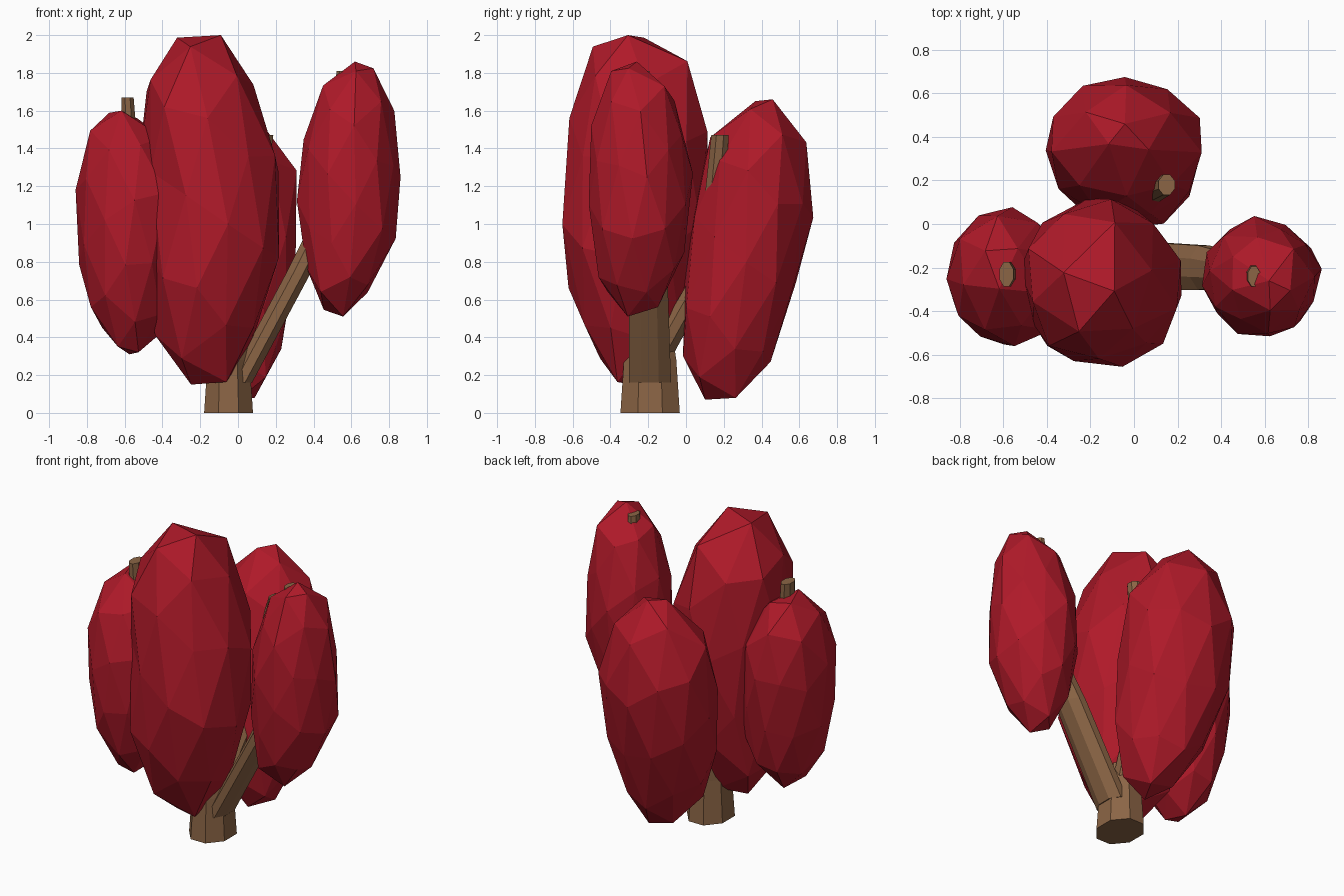
import bpy, bmesh, math, random
from mathutils import Vector, Matrix


def material(name, rgb):
    m = bpy.data.materials.new(name)
    m.diffuse_color = (*rgb, 1)
    return m


RED = material("red_leaves", (0.43, 0.010, 0.022))
WOOD = material("bark", (0.26, 0.13, 0.06))


def finish(bm, name, mat):
    bmesh.ops.recalc_face_normals(bm, faces=bm.faces[:])
    me = bpy.data.meshes.new(name)
    bm.to_mesh(me)
    bm.free()
    me.materials.append(mat)
    ob = bpy.data.objects.new(name, me)
    bpy.context.collection.objects.link(ob)


def extents(levels, z):
    """Interpolate (x_min, x_max, y_min, y_max) at height z."""
    for a, b in zip(levels, levels[1:]):
        if z <= b[0]:
            break
    t = min(max((z - a[0]) / (b[0] - a[0]), 0), 1)
    return [p + (q - p) * t for p, q in zip(a[1:], b[1:])]


def foliage(name, levels, seed):
    """Rough faceted ball shaped by level rows (z, x_min, x_max, y_min, y_max)."""
    rng = random.Random(seed)
    bm = bmesh.new()
    bmesh.ops.create_icosphere(bm, subdivisions=2, radius=1)
    turn = Matrix.Rotation(rng.uniform(0, 6.28), 3, 'Z') @ Matrix.Rotation(rng.uniform(0.1, 0.4), 3, 'X')
    for v in bm.verts:
        v.co = turn @ v.co
    top = max(v.co.z for v in bm.verts)
    z0, z1 = levels[0][0], levels[-1][0]
    for v in bm.verts:
        z = z0 + (v.co.z / top + 1) / 2 * (z1 - z0)
        x0, x1, y0, y1 = extents(levels, z)
        d = Vector((v.co.x, v.co.y))
        d = d.normalized() * rng.uniform(0.96, 1.04) if d.length > 0.01 else d
        v.co = ((x0 + x1 + d.x * (x1 - x0)) / 2, (y0 + y1 + d.y * (y1 - y0)) / 2, z)
    finish(bm, name, RED)


def limb(name, rings, sides=8):
    """Tapered limb through level rings (x, y, z, radius_x, radius_y)."""
    bm = bmesh.new()
    loops = []
    for x, y, z, rx, ry in rings:
        loops.append([bm.verts.new((x + rx * math.cos(2 * math.pi * (k + 0.5) / sides),
                                    y + ry * math.sin(2 * math.pi * (k + 0.5) / sides), z))
                      for k in range(sides)])
    for a, b in zip(loops, loops[1:]):
        for k in range(sides):
            n = (k + 1) % sides
            bm.faces.new((a[k], a[n], b[n], b[k]))
    bm.faces.new(loops[0][::-1])
    bm.faces.new(loops[-1])
    finish(bm, name, WOOD)


# Leaf clumps
foliage("main_foliage", [(0.15, -0.25, -0.05, -0.40, -0.20), (0.30, -0.44, 0.06, -0.48, -0.06),
                         (0.75, -0.49, 0.20, -0.68, 0.06), (1.20, -0.51, 0.25, -0.64, 0.15),
                         (1.65, -0.54, 0.13, -0.60, 0.09), (1.90, -0.42, 0.02, -0.56, 0.02),
                         (2.00, -0.34, -0.09, -0.40, -0.20)], 3)
foliage("left_foliage", [(0.31, -0.62, -0.52, -0.35, -0.20), (0.43, -0.73, -0.40, -0.45, -0.05),
                         (0.68, -0.83, -0.32, -0.55, 0.04), (1.20, -0.86, -0.30, -0.57, 0.08),
                         (1.45, -0.82, -0.38, -0.48, 0.04), (1.60, -0.70, -0.55, -0.30, -0.10)], 5)
foliage("right_foliage", [(0.51, 0.48, 0.58, -0.32, -0.20), (0.62, 0.39, 0.69, -0.45, -0.08),
                          (0.92, 0.32, 0.84, -0.51, 0.02), (1.25, 0.32, 0.86, -0.53, 0.04),
                          (1.55, 0.36, 0.83, -0.49, -0.02), (1.75, 0.45, 0.79, -0.42, -0.08),
                          (1.86, 0.60, 0.68, -0.37, -0.25)], 8)
foliage("back_foliage", [(0.07, -0.05, 0.10, 0.10, 0.29), (0.22, -0.20, 0.21, -0.02, 0.42),
                         (0.55, -0.34, 0.29, -0.04, 0.55), (0.85, -0.41, 0.31, 0.00, 0.66),
                         (1.20, -0.42, 0.33, 0.05, 0.68), (1.45, -0.36, 0.24, 0.13, 0.63),
                         (1.60, -0.22, 0.10, 0.25, 0.55), (1.66, -0.12, 0.00, 0.36, 0.46)], 11)

# Trunk rising into the main clump
limb("trunk", [(-0.05, -0.19, 0, 0.14, 0.17), (-0.05, -0.19, 0.28, 0.12, 0.15),
               (-0.12, -0.22, 0.8, 0.10, 0.10), (-0.15, -0.25, 1.6, 0.05, 0.05)])

# Branches, their tips poking out of the clumps
limb("right_branch", [(0.01, -0.19, 0.16, 0.07, 0.12), (0.32, -0.20, 0.74, 0.07, 0.11),
                      (0.50, -0.22, 1.1, 0.07, 0.08), (0.55, -0.24, 1.81, 0.03, 0.05)])
limb("left_branch", [(-0.08, -0.2, 0.25, 0.08, 0.10), (-0.45, -0.22, 0.85, 0.07, 0.08),
                     (-0.56, -0.23, 1.2, 0.05, 0.06), (-0.585, -0.23, 1.67, 0.035, 0.06)])
limb("back_branch", [(-0.06, -0.19, 0.22, 0.08, 0.08), (0.02, 0.08, 0.7, 0.07, 0.07),
                     (0.08, 0.15, 1.1, 0.06, 0.06), (0.15, 0.18, 1.47, 0.04, 0.05)])
